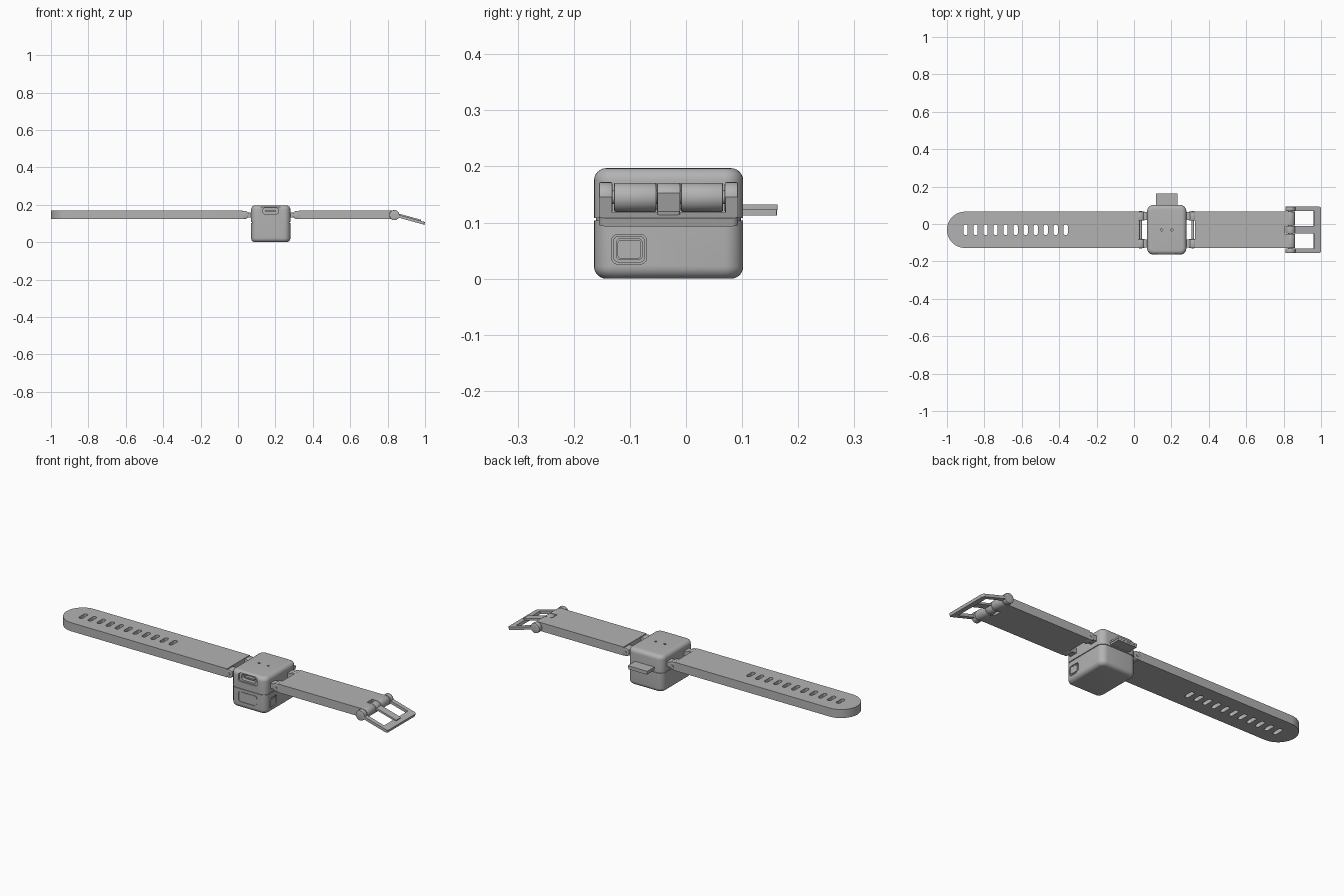
import bpy, bmesh
from math import pi, cos, sin, radians
from mathutils import Matrix, Vector

cube = bpy.data.objects.get("Cube")
if cube:
    bpy.data.objects.remove(cube)

grey = bpy.data.materials.new("plain_grey")
grey.use_nodes = True
COLOUR = (0.45, 0.45, 0.45, 1)
grey.diffuse_color = COLOUR
grey.node_tree.nodes["Principled BSDF"].inputs["Base Color"].default_value = COLOUR

CX, CY = 0.175, -0.031          # case centre
HINGE_Z = 0.146
FRONT = Matrix.Rotation(pi / 2, 4, 'X')                       # local xy -> world xz
SIDE = Matrix.Rotation(pi / 2, 4, 'Z') @ FRONT                # local xy -> world yz


def activate(ob):
    bpy.ops.object.select_all(action='DESELECT')
    ob.select_set(True)
    bpy.context.view_layer.objects.active = ob


def finish(ob, bm):
    """Clean the mesh, give it the material and smooth its round parts."""
    bmesh.ops.remove_doubles(bm, verts=bm.verts, dist=0.00005)
    bmesh.ops.recalc_face_normals(bm, faces=bm.faces)
    bm.to_mesh(ob.data)
    bm.free()
    ob.data.materials.clear()
    ob.data.materials.append(grey)
    activate(ob)
    bpy.ops.object.shade_smooth_by_angle(angle=radians(35))
    return ob


def arc(cx, cy, r, a0, a1, n=8):
    return [(cx + r * cos(radians(a0 + (a1 - a0) * i / n)),
             cy + r * sin(radians(a0 + (a1 - a0) * i / n))) for i in range(n + 1)]


def rrect(x0, x1, y0, y1, r, n=6):
    """Rounded rectangle outline."""
    return (arc(x1 - r, y1 - r, r, 0, 90, n) + arc(x0 + r, y1 - r, r, 90, 180, n)
            + arc(x0 + r, y0 + r, r, 180, 270, n) + arc(x1 - r, y0 + r, r, 270, 360, n))


def prism(name, loops, lo, hi, matrix=Matrix()):
    """Extrude flat outlines, inner ones becoming holes, from lo to hi."""
    cu = bpy.data.curves.new(name, 'CURVE')
    cu.dimensions = '2D'
    cu.fill_mode = 'BOTH'
    cu.extrude = (hi - lo) / 2
    for loop in loops:
        sp = cu.splines.new('POLY')
        sp.points.add(len(loop) - 1)
        for p, (x, y) in zip(sp.points, loop):
            p.co = (x, y, 0, 1)
        sp.use_cyclic_u = True
    ob = bpy.data.objects.new(name, cu)
    bpy.context.collection.objects.link(ob)
    activate(ob)
    bpy.ops.object.convert(target='MESH')
    ob = bpy.context.object
    bm = bmesh.new()
    bm.from_mesh(ob.data)
    bm.transform(matrix @ Matrix.Translation((0, 0, (lo + hi) / 2)))
    return finish(ob, bm)


def rod(name, x, z, r, y0, y1, chamfer=0.003):
    """Cylinder along y with softened rims."""
    bm = bmesh.new()
    bmesh.ops.create_cone(bm, cap_ends=True, segments=32, radius1=r, radius2=r, depth=y1 - y0)
    rims = [e for e in bm.edges if abs(e.verts[0].co.z - e.verts[1].co.z) < 1e-5]
    if chamfer:
        bmesh.ops.bevel(bm, geom=rims, offset=chamfer, segments=2, affect='EDGES', profile=0.5)
    bm.transform(Matrix.Translation((x, (y0 + y1) / 2, z)) @ FRONT)
    me = bpy.data.meshes.new(name)
    ob = bpy.data.objects.new(name, me)
    bpy.context.collection.objects.link(ob)
    return finish(ob, bm)


def cut(target, cutter):
    m = target.modifiers.new("recess", 'BOOLEAN')
    m.operation = 'DIFFERENCE'
    m.solver = 'EXACT'
    m.object = cutter
    activate(target)
    bpy.ops.object.modifier_apply(modifier=m.name)
    bpy.data.objects.remove(cutter)


# Case: stacked rounded outlines with a seam groove
HX, HY, TOP, R, SOFT = 0.105, 0.133, 0.197, 0.034, 0.022
steps = [i * pi / 12 for i in range(7)]
profile = [(SOFT * (1 - sin(a)), SOFT * (1 - cos(a))) for a in steps]
profile += [(0, 0.104), (0.004, 0.104), (0.004, 0.108), (0, 0.108)]
profile += [(SOFT * (1 - cos(a)), TOP - SOFT * (1 - sin(a))) for a in steps]
bm = bmesh.new()
rings = []
for inset, z in profile:
    outline = rrect(CX - HX + inset, CX + HX - inset, CY - HY + inset, CY + HY - inset, R - inset)
    rings.append([bm.verts.new((x, y, z)) for x, y in outline])
for a, b in zip(rings, rings[1:]):
    for i in range(len(a)):
        j = (i + 1) % len(a)
        bm.faces.new((a[i], a[j], b[j], b[i]))
bm.faces.new(rings[0])
bm.faces.new(rings[-1])
case = bpy.data.objects.new("case", bpy.data.meshes.new("case"))
bpy.context.collection.objects.link(case)
finish(case, bm)

# Front port, front panel, side button well and top pinholes
FY = -(CY - HY)                 # front face distance
SX = CX + HX                    # side face distance
cut(case, prism("cutter", [rrect(0.117, 0.229, 0.143, 0.189, 0.012)], FY - 0.008, FY + 0.02, FRONT))
cut(case, prism("cutter", [rrect(0.131, 0.217, 0.151, 0.183, 0.014)], FY - 0.03, FY + 0.02, FRONT))
cut(case, prism("cutter", [rrect(0.117, 0.229, 0.034, 0.09, 0.014)], FY - 0.004, FY + 0.02, FRONT))
cut(case, prism("cutter", [rrect(-0.133, -0.07, 0.026, 0.079, 0.012)], SX - 0.008, SX + 0.02, SIDE))
for x in (0.148, 0.202):
    cut(case, prism("cutter", [arc(x, CY, 0.006, 0, 345, 23)], TOP - 0.012, TOP + 0.02))
activate(case)
bpy.ops.object.shade_smooth_by_angle(angle=radians(35))

prism("front_panel", [rrect(0.12, 0.226, 0.037, 0.087, 0.012)], FY - 0.006, FY - 0.001, FRONT)
prism("port_tongue", [rrect(0.145, 0.203, 0.163, 0.171, 0.003)], FY - 0.032, FY - 0.012, FRONT)
prism("side_button_rim", [rrect(-0.13, -0.073, 0.029, 0.076, 0.01),
                          rrect(-0.124, -0.078, 0.034, 0.071, 0.007)], SX - 0.01, SX - 0.002, SIDE)
prism("side_button", [rrect(-0.122, -0.08, 0.036, 0.069, 0.006)], SX - 0.01, SX, SIDE)

# Rear connector tab in two layers
prism("rear_tab_upper", [rrect(0.117, 0.233, 0.08, 0.163, 0.002)], 0.1225, 0.132)
prism("rear_tab_lower", [rrect(0.12, 0.23, 0.08, 0.162, 0.002)], 0.113, 0.1225)

# Hinges on both sides of the case
for side, label in ((-1, "right"), (1, "left")):
    hx = CX + side * 0.14
    for y0, y1, end in ((CY - 0.097, CY - 0.05, "front"), (CY + 0.05, CY + 0.097, "rear")):
        rod(f"{label}_{end}_lug", hx, HINGE_Z, 0.022, y0, y1)
        xs = sorted((hx, CX + side * 0.1))
        prism(f"{label}_{end}_lug_arm", [rrect(xs[0], xs[1], y0 + 0.003, y1 - 0.003, 0.002)],
              HINGE_Z - 0.014, HINGE_Z + 0.014)
    rod(f"{label}_hinge_pin", hx, HINGE_Z, 0.007, CY - 0.1, CY + 0.1, 0)

# Straps
W, S0, S1 = 0.097, 0.124, 0.17
long_strap = arc(-1 + W, CY, W, 90, 270, 32) + [(0.024, CY - W), (0.024, CY + W)]
slots = [rrect(x - 0.011, x + 0.011, CY - 0.029, CY + 0.029, 0.0105)
         for x in (-0.9 + 0.0535 * i for i in range(11))]
prism("long_strap", [long_strap] + slots, S0, S1)

BX, BZ, BR = 0.836, 0.145, 0.026      # buckle hinge
PW = 0.022                            # half width of prong notch
prism("short_strap", [[(0.326, CY - W), (BX, CY - W), (BX, CY - PW), (BX - 0.03, CY - PW),
                       (BX - 0.03, CY + PW), (BX, CY + PW), (BX, CY + W), (0.326, CY + W)]], S0, S1)
rod("strap_loop_front", BX, BZ, BR, CY - W, CY - PW)
rod("strap_loop_rear", BX, BZ, BR, CY + PW, CY + W)

# Buckle: tilted open frame, end knuckles, pin and prong
tilt = Matrix.Translation((BX, 0, BZ)) @ Matrix.Rotation(radians(15.5), 4, 'Y')
OUT, INN, LEN = 0.124, 0.101, 0.168
frame = ([(0, CY - OUT)] + arc(LEN - 0.012, CY - OUT + 0.012, 0.012, -90, 0)
         + arc(LEN - 0.012, CY + OUT - 0.012, 0.012, 0, 90) + [(0, CY + OUT), (0, CY + INN)]
         + [(0.13, CY + INN), (0.13, CY - INN), (0, CY - INN)])
prism("buckle_frame", [frame], -0.007, 0.008, tilt)
prism("buckle_prong", [rrect(0, 0.145, CY - 0.02, CY + 0.02, 0.004)], 0.004, 0.014, tilt)
rod("prong_knuckle", BX, BZ, BR, CY - 0.021, CY + 0.021)
rod("buckle_pin", BX, BZ, 0.012, CY - OUT, CY + OUT, 0)
for s, label in ((-1, "front"), (1, "rear")):
    ys = sorted((CY + s * (INN - 0.001), CY + s * OUT))
    rod(f"buckle_{label}_knuckle", BX, BZ, BR + 0.001, ys[0], ys[1])
